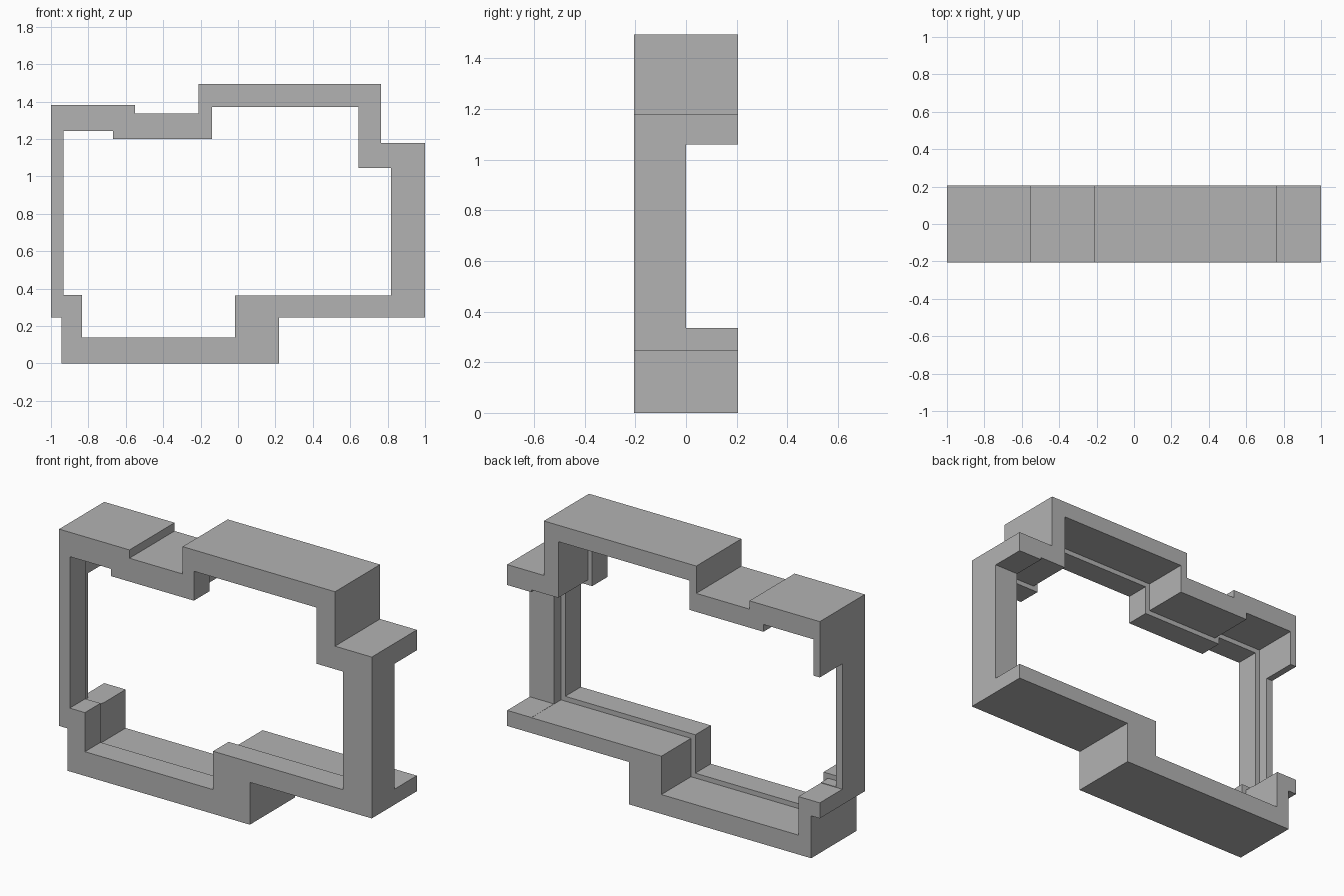
import bpy
import bmesh
from mathutils import Vector

cube = bpy.data.objects.get("Cube")
if cube:
    bpy.data.objects.remove(cube, do_unlink=True)

DEPTH = 0.206    # half depth of the frame
LIP_BACK = -0.064  # where the front lip ends
REBATE = 0.028   # step between lip and recess

grey = bpy.data.materials.new("neutral_grey")
grey.use_nodes = True
grey.diffuse_color = (0.45, 0.45, 0.45, 1)
grey.node_tree.nodes["Principled BSDF"].inputs["Base Color"].default_value = (0.45, 0.45, 0.45, 1)


def prism(name, profile, y0, y1):
    """Extrude an x-z profile from y0 to y1."""
    bm = bmesh.new()
    face = bm.faces.new([bm.verts.new((x, y0, z)) for x, z in profile])
    ext = bmesh.ops.extrude_face_region(bm, geom=[face])
    moved = [v for v in ext["geom"] if isinstance(v, bmesh.types.BMVert)]
    bmesh.ops.translate(bm, verts=moved, vec=(0, y1 - y0, 0))
    bmesh.ops.recalc_face_normals(bm, faces=bm.faces)
    mesh = bpy.data.meshes.new(name)
    bm.to_mesh(mesh)
    bm.free()
    mesh.materials.append(grey)
    obj = bpy.data.objects.new(name, mesh)
    bpy.context.collection.objects.link(obj)
    return obj


def grow(profile, d):
    """Offset a clockwise right-angled profile outward."""
    out = []
    for i, p in enumerate(profile):
        a, b, c = Vector(profile[i - 1]), Vector(p), Vector(profile[(i + 1) % len(profile)])
        e, f = (b - a).normalized(), (c - b).normalized()
        out.append(b + d * (Vector((-e.y, e.x)) + Vector((-f.y, f.x))))
    return out


def cut(target, cutter):
    """Subtract the cutter and discard it."""
    mod = target.modifiers.new("cut", "BOOLEAN")
    mod.operation = "DIFFERENCE"
    mod.solver = "EXACT"
    mod.object = cutter
    cutter.hide_render = True
    bpy.context.view_layer.objects.active = target
    bpy.ops.object.modifier_apply(modifier=mod.name)
    bpy.data.objects.remove(cutter, do_unlink=True)


# Stepped outer outline and opening, clockwise from top left
outer = [(-1, 1.383), (-0.55, 1.383), (-0.55, 1.335), (-0.21, 1.335),
         (-0.21, 1.493), (0.765, 1.493), (0.765, 1.178), (1, 1.178),
         (1, 0.245), (0.22, 0.245), (0.22, 0), (-0.945, 0),
         (-0.945, 0.245), (-1, 0.245)]
opening = [(-0.932, 1.242), (-0.668, 1.242), (-0.668, 1.2), (-0.138, 1.2),
           (-0.138, 1.37), (0.645, 1.37), (0.645, 1.045), (0.817, 1.045),
           (0.817, 0.362), (-0.015, 0.362), (-0.015, 0.14), (-0.835, 0.14),
           (-0.835, 0.366), (-0.932, 0.366)]

# Frame with front lip, wider recess behind it, and open rear sides
frame = prism("frame", outer, -DEPTH, DEPTH)
cut(frame, prism("opening_cutter", opening, -0.4, 0.4))
cut(frame, prism("recess_cutter", grow(opening, REBATE), LIP_BACK, 0.5))
side_gap = [(-1.2, 1.06), (1.2, 1.06), (1.2, 0.335), (-1.2, 0.335)]
cut(frame, prism("side_gap_cutter", side_gap, 0, 0.6))
